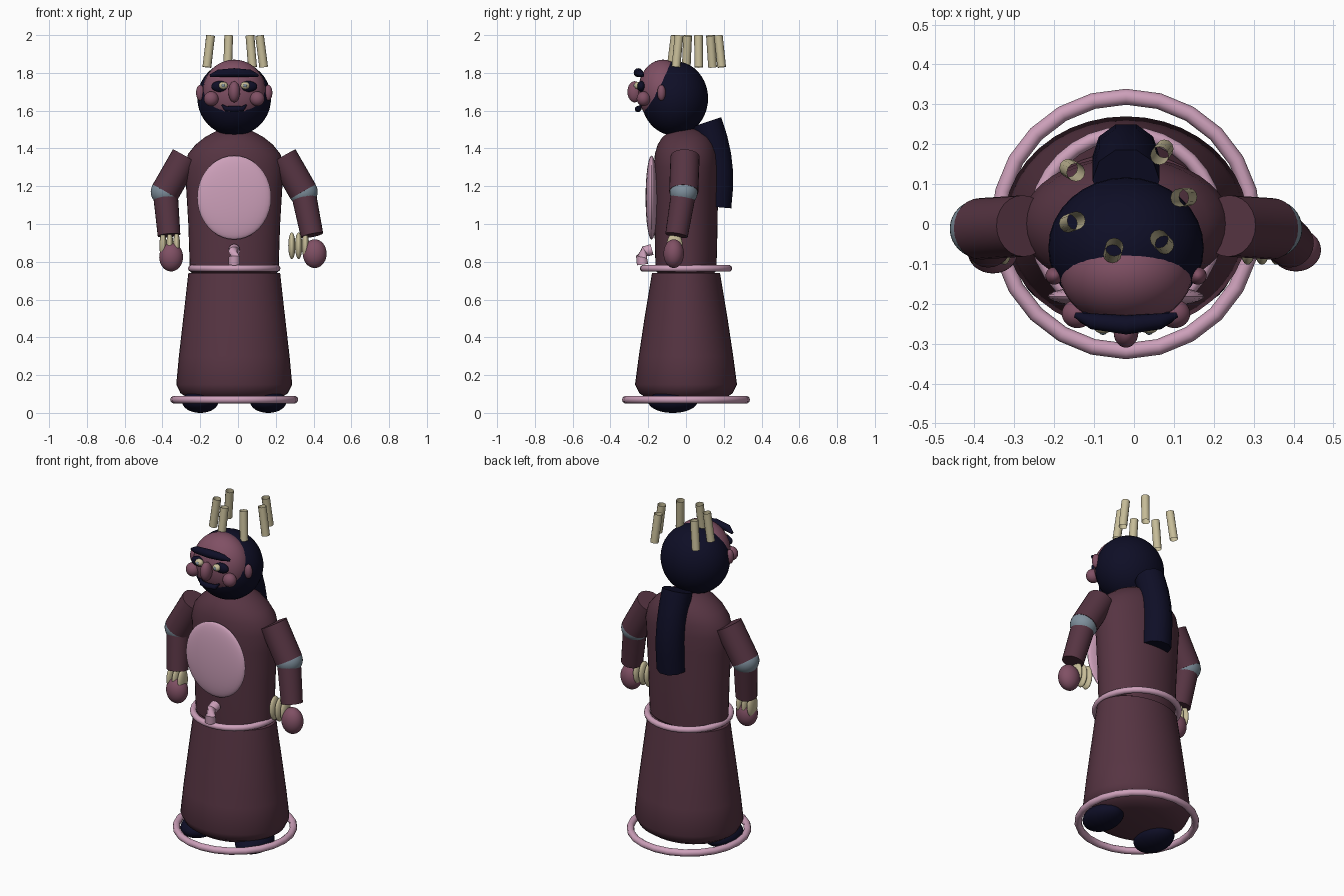
import bpy, bmesh, math
from mathutils import Vector, Matrix

if "Cube" in bpy.data.objects:
    bpy.data.objects.remove(bpy.data.objects["Cube"])


def srgb(r, g, b):
    return tuple((c / 255 / 12.92) if c < 11 else ((c / 255 + 0.055) / 1.055) ** 2.4 for c in (r, g, b)) + (1,)


def material(name, *rgb):
    m = bpy.data.materials.new(name)
    m.diffuse_color = srgb(*rgb)
    m.use_nodes = True
    m.node_tree.nodes["Principled BSDF"].inputs["Base Color"].default_value = m.diffuse_color
    return m


ROBE = material("plum_robe", 86, 52, 66)
PINK = material("pink_trim", 205, 160, 186)
NAVY = material("navy_hair", 14, 14, 38)
SKIN = material("rose_skin", 128, 80, 100)
PALE = material("pale_gold", 198, 188, 152)
GREY = material("blue_grey", 126, 143, 156)
CX = -0.02  # body axis


def finish(name, bm, mat, angle=40):
    bmesh.ops.recalc_face_normals(bm, faces=bm.faces)
    me = bpy.data.meshes.new(name)
    bm.to_mesh(me)
    bm.free()
    me.materials.append(mat)
    ob = bpy.data.objects.new(name, me)
    bpy.context.collection.objects.link(ob)
    bpy.ops.object.select_all(action='DESELECT')
    ob.select_set(True)
    bpy.context.view_layer.objects.active = ob
    bpy.ops.object.shade_smooth_by_angle(angle=math.radians(angle))
    return ob


def ball(name, loc, size, mat):
    bm = bmesh.new()
    bmesh.ops.create_uvsphere(bm, u_segments=32, v_segments=20, radius=1,
                              matrix=Matrix.Translation(loc) @ Matrix.Diagonal((*size, 1)))
    return finish(name, bm, mat)


def loft(name, rings, mat, caps=True):
    """Skin a list of equally long point rings."""
    bm = bmesh.new()
    vs = [[bm.verts.new(p) for p in ring] for ring in rings]
    n = len(vs[0])
    for a, b in zip(vs, vs[1:]):
        for i in range(n):
            bm.faces.new((a[i], a[(i + 1) % n], b[(i + 1) % n], b[i]))
    if caps:
        bm.faces.new(vs[0])
        bm.faces.new(vs[-1])
    return finish(name, bm, mat)


def turned(name, profile, mat, n=40):
    """Elliptical body from (z, x radius, y radius) rows."""
    ang = [2 * math.pi * i / n for i in range(n)]
    return loft(name, [[(CX + rx * math.cos(a), ry * math.sin(a), z) for a in ang]
                       for z, rx, ry in profile], mat)


def tube(name, pts, radii, mat, n=16, caps=True):
    pts = [Vector(p) for p in pts]
    rings = []
    for i, p in enumerate(pts):
        t = (pts[min(i + 1, len(pts) - 1)] - pts[max(i - 1, 0)]).normalized()
        u = t.cross(Vector((0, 1, 0)) if abs(t.y) < 0.8 else Vector((1, 0, 0))).normalized()
        v = t.cross(u)
        rings.append([p + radii[i] * (u * math.cos(2 * math.pi * k / n) + v * math.sin(2 * math.pi * k / n))
                      for k in range(n)])
    return loft(name, rings, mat, caps)


def ring(name, z, major, minor, mat, n=24):
    bm = bmesh.new()
    m = 10
    vs = [[bm.verts.new((CX + (major + minor * math.cos(b)) * math.cos(a),
                         (major + minor * math.cos(b)) * math.sin(a), z + minor * math.sin(b)))
           for b in (2 * math.pi * j / m for j in range(m))]
          for a in (2 * math.pi * i / n for i in range(n))]
    for i in range(n):
        for j in range(m):
            k, l = (i + 1) % n, (j + 1) % m
            bm.faces.new((vs[i][j], vs[k][j], vs[k][l], vs[i][l]))
    return finish(name, bm, mat, 60)


# Robe: skirt and torso
turned("skirt", [(0.06, 0.18, 0.15), (0.075, 0.24, 0.205), (0.105, 0.285, 0.248), (0.15, 0.307, 0.27),
                 (0.3, 0.293, 0.25), (0.5, 0.27, 0.22), (0.74, 0.243, 0.18)], ROBE)
turned("torso", [(0.72, 0.2, 0.13), (0.75, 0.235, 0.16), (0.85, 0.238, 0.164), (1.0, 0.243, 0.167),
                 (1.2, 0.255, 0.17), (1.3, 0.262, 0.17), (1.37, 0.245, 0.165), (1.42, 0.205, 0.15),
                 (1.46, 0.155, 0.125), (1.49, 0.1, 0.085), (1.51, 0.03, 0.03)], ROBE)

# Trim: hem, belt, clasp and chest plate
ring("hem_ring", 0.07, 0.319, 0.02, PINK)
ring("belt", 0.765, 0.227, 0.018, PINK, 32)
tube("belt_clasp", [(CX, -0.18, 0.865), (CX, -0.215, 0.855), (CX, -0.235, 0.825), (CX, -0.23, 0.785)],
     [0.03] * 4, PINK)
ball("chest_plate", (CX, -0.182, 1.14), (0.196, 0.032, 0.222), PINK)

# Head, hair and the long tail of hair behind
ball("hair", (CX, -0.06, 1.665), (0.195, 0.177, 0.197), NAVY)
ball("face", (CX, -0.122, 1.70), (0.167, 0.132, 0.17), SKIN)
tube("hair_tail", [(CX, 0.11, 1.54), (CX, 0.14, 1.45), (CX, 0.16, 1.36), (CX, 0.17, 1.27),
                   (CX, 0.168, 1.18), (CX, 0.16, 1.09)], [0.084] * 6, NAVY, 10)

# Face features
ball("nose", (CX, -0.272, 1.70), (0.031, 0.038, 0.056), SKIN)
brow = [(-0.127, 0, -0.012), (-0.085, -0.016, 0), (0, -0.025, 0.004), (0.085, -0.016, 0), (0.127, 0, -0.012)]
tube("brow", [(CX + x, -0.228 + y, 1.797 + z) for x, y, z in brow], [0.007, 0.02, 0.024, 0.02, 0.007], NAVY)
lip = [(-0.064, 0.016, 0.02), (-0.045, 0.006, 0), (0, 0, -0.002), (0.045, 0.006, 0), (0.064, 0.016, 0.02)]
tube("moustache", [(CX + x, -0.255 + y, 1.61 + z) for x, y, z in lip], [0.004, 0.014, 0.016, 0.014, 0.004], NAVY)

for s, side in ((-1, "left"), (1, "right")):
    ball("eye_socket_" + side, (CX + s * 0.075, -0.236, 1.728), (0.046, 0.022, 0.029), NAVY)
    ball("eye_" + side, (CX + s * 0.058, -0.255, 1.733), (0.024, 0.02, 0.02), PALE)
    ball("pupil_" + side, (CX + s * 0.058, -0.272, 1.733), (0.009, 0.006, 0.009), GREY)
    ball("cheek_" + side, (CX + s * 0.122, -0.225, 1.663), (0.039, 0.036, 0.039), SKIN)
    ball("ear_" + side, (CX + s * 0.18, -0.13, 1.695), (0.022, 0.022, 0.042), SKIN)
    ball("foot_" + side, (CX + s * 0.18, -0.07, 0.06), (0.096, 0.13, 0.06), NAVY)

    # Arms
    elbow = (CX + s * 0.365, -0.012, 1.17)
    wrist = (CX + s * (0.345 if s < 0 else 0.412), -0.05, 0.94)
    tube("upper_arm_" + side, [(CX + s * 0.258, -0.005, 1.357), elbow], [0.077, 0.077], ROBE, 24)
    ball("elbow_" + side, elbow, (0.077, 0.074, 0.074), GREY)
    tube("forearm_" + side, [elbow, wrist], [0.066, 0.06], ROBE, 24)
    hand = (-0.354, -0.07, 0.825) if s < 0 else (0.406, -0.065, 0.843)
    ball("hand_" + side, hand, (0.063, 0.054, 0.076), SKIN)
    for i in range(3):
        ball(f"bangle_{side}_{i + 1}", (CX + s * (0.305 + 0.036 * i), -0.06, 0.885),
             (0.019, 0.042, 0.071), PALE)

# Crown of open floating tubes leaning inward
spikes = [(-0.155, 0.135), (0.07, 0.18), (0.125, 0.067), (0.07, -0.045), (-0.052, -0.068), (-0.155, 0.005)]
for i, (x, y) in enumerate(spikes):
    out = Vector((x - CX, y - 0.055, 0)).normalized() * 0.011
    mid = Vector((x, y, 1.914))
    up = Vector((0, 0, 0.084))
    tube(f"crown_tube_{i + 1}", [mid + out - up, mid - out + up], [0.023, 0.023], PALE, 12, caps=False)
